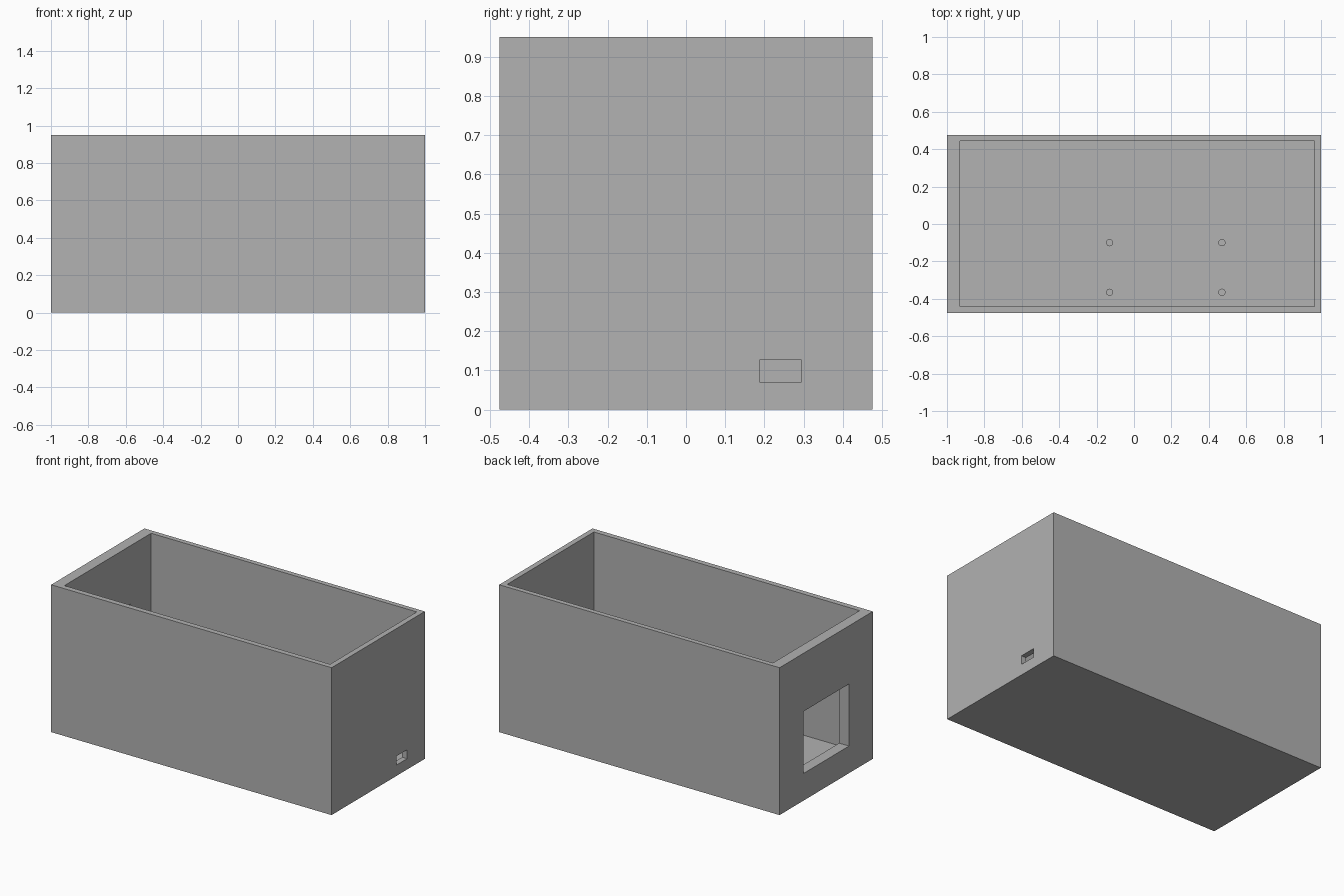
import bpy
import bmesh
from mathutils import Matrix, Vector

default = bpy.data.objects.get("Cube")
if default:
    bpy.data.objects.remove(default, do_unlink=True)

# Single flat grey
GREY = (0.445, 0.445, 0.445, 1.0)
mat = bpy.data.materials.new("grey_plastic")
mat.use_nodes = True
mat.diffuse_color = GREY
mat.node_tree.nodes["Principled BSDF"].inputs["Base Color"].default_value = GREY


def finish(bm, name):
    mesh = bpy.data.meshes.new(name)
    bm.to_mesh(mesh)
    bm.free()
    mesh.materials.append(mat)
    obj = bpy.data.objects.new(name, mesh)
    bpy.context.scene.collection.objects.link(obj)
    return obj


def box(name, low, high):
    low, high = Vector(low), Vector(high)
    bm = bmesh.new()
    bmesh.ops.create_cube(bm, size=1)
    bmesh.ops.scale(bm, vec=high - low, verts=bm.verts)
    bmesh.ops.translate(bm, vec=(low + high) / 2, verts=bm.verts)
    return finish(bm, name)


def cut(target, name, low, high):
    cutter = box(name, low, high)
    cutter.hide_render = True
    cutter.hide_viewport = True
    cutter.display_type = 'WIRE'
    mod = target.modifiers.new(name, 'BOOLEAN')
    mod.operation = 'DIFFERENCE'
    mod.solver = 'EXACT'
    mod.object = cutter


FLOOR = 0.04

# Open-topped case with unequal wall thicknesses
case = box("case", (-1, -0.475, 0), (1, 0.475, 0.95))
cut(case, "cavity_cutter", (-0.93, -0.44, FLOOR), (0.965, 0.443, 1.1))
cut(case, "window_cutter", (-1.1, -0.232, 0.175), (-0.9, 0.232, 0.575))
cut(case, "port_cutter", (0.9, 0.187, 0.07), (1.1, 0.294, 0.127))

# Apply the cuts, then remove the helpers
bpy.context.view_layer.update()
graph = bpy.context.evaluated_depsgraph_get()
case.data = bpy.data.meshes.new_from_object(case.evaluated_get(graph))
for mod in list(case.modifiers):
    helper = mod.object
    case.modifiers.remove(mod)
    bpy.data.objects.remove(helper, do_unlink=True)

# Four mounting pegs on the floor
PEG_HEIGHT = 0.06
for side, x in (("right", -0.13), ("left", 0.47)):
    for end, y in (("front", -0.365), ("rear", -0.1)):
        bm = bmesh.new()
        bmesh.ops.create_cone(
            bm, cap_ends=True, segments=32, radius1=0.019, radius2=0.019,
            depth=PEG_HEIGHT,
            matrix=Matrix.Translation((x, y, FLOOR + PEG_HEIGHT / 2)))
        for face in bm.faces:
            face.smooth = len(face.verts) == 4
        for edge in bm.edges:
            edge.smooth = all(f.smooth for f in edge.link_faces)
        finish(bm, f"{end}_{side}_peg")
